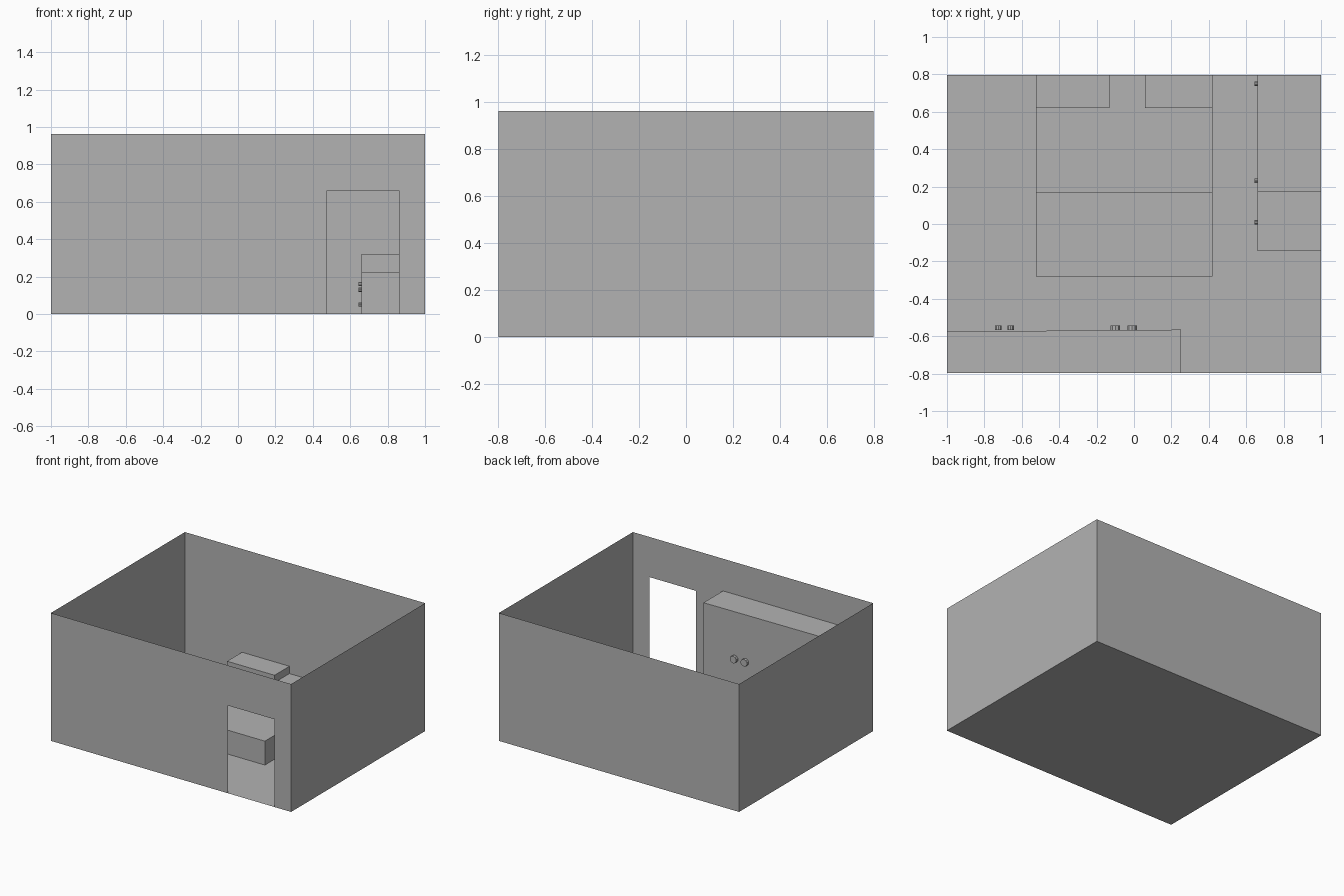
import bpy
import bmesh
from mathutils import Matrix

cube = bpy.data.objects.get("Cube")
if cube:
    bpy.data.objects.remove(cube, do_unlink=True)

grey = bpy.data.materials.new("plain grey")
grey.use_nodes = True
COLOUR = (0.45, 0.45, 0.45, 1)
grey.diffuse_color = COLOUR
grey.node_tree.nodes["Principled BSDF"].inputs["Base Color"].default_value = COLOUR


def finish(name, bm):
    mesh = bpy.data.meshes.new(name)
    bm.to_mesh(mesh)
    bm.free()
    mesh.materials.append(grey)
    obj = bpy.data.objects.new(name, mesh)
    bpy.context.collection.objects.link(obj)
    return obj


def sheet(name, points):
    """One flat face without thickness."""
    bm = bmesh.new()
    bm.faces.new([bm.verts.new(p) for p in points])
    return finish(name, bm)


def prism(name, outline, z0, z1):
    """Upright block from a floor outline."""
    bm = bmesh.new()
    base = bm.faces.new([bm.verts.new((x, y, z0)) for x, y in outline])
    top = bmesh.ops.extrude_face_region(bm, geom=[base])["geom"]
    bmesh.ops.translate(bm, vec=(0, 0, z1 - z0),
                        verts=[v for v in top if isinstance(v, bmesh.types.BMVert)])
    bmesh.ops.recalc_face_normals(bm, faces=bm.faces)
    return finish(name, bm)


def box(name, x0, x1, y0, y1, z0, z1):
    return prism(name, [(x0, y0), (x1, y0), (x1, y1), (x0, y1)], z0, z1)


def knob(name, centre, radius, depth, axis):
    """Short round handle pointing along x or y."""
    bm = bmesh.new()
    turn = Matrix.Rotation(1.5708, 4, "Y" if axis == "x" else "X")
    bmesh.ops.create_cone(bm, cap_ends=True, segments=10, radius1=radius,
                          radius2=radius, depth=depth,
                          matrix=Matrix.Translation(centre) @ turn)
    return finish(name, bm)


# Room shell: thin floor and walls, with a doorway in the front
W, D, H = 1.0, 0.797, 0.962
sheet("floor", [(-W, -D, 0), (W, -D, 0), (W, D, 0), (-W, D, 0)])
sheet("back_wall", [(W, D, 0), (-W, D, 0), (-W, D, H), (W, D, H)])
sheet("left_wall", [(W, -D, 0), (W, D, 0), (W, D, H), (W, -D, H)])
sheet("right_wall", [(-W, D, 0), (-W, -D, 0), (-W, -D, H), (-W, D, H)])
door_l, door_r, door_h = 0.475, 0.86, 0.66
sheet("front_wall", [(x, -D, z) for x, z in (
    (-W, 0), (door_l, 0), (door_l, door_h), (door_r, door_h),
    (door_r, 0), (W, 0), (W, H), (-W, H))])

# Wardrobe against the front wall
prism("wardrobe", [(-W, -D), (0.25, -D), (0.25, -0.565), (-W, -0.575)], 0, 0.72)
for i, (x, r) in enumerate([(-0.725, 0.018), (-0.66, 0.018), (-0.1, 0.027), (-0.01, 0.027)]):
    knob(f"wardrobe_knob_{i + 1}", (x, -0.555, 0.368), r, 0.022, "y")

# Bed with raised cover and two pillows
bed_r, bed_l, fold = -0.525, 0.42, 0.17
box("bed_cover", bed_r, bed_l, -0.28, fold, 0, 0.18)
box("mattress", bed_r, bed_l, fold, D, 0, 0.13)
box("right_pillow", bed_r, -0.13, 0.62, D, 0.13, 0.185)
box("left_pillow", 0.06, bed_l, 0.62, D, 0.13, 0.185)

# Low and tall cabinets along the left wall
box("low_cabinet", 0.66, W, -0.145, fold, 0, 0.225)
box("tall_cabinet", 0.66, W, fold, D, 0, 0.32)
for i, (y, z) in enumerate([(0.01, 0.05), (0.01, 0.13), (0.23, 0.16), (0.75, 0.16)]):
    knob(f"cabinet_knob_{i + 1}", (0.653, y, z), 0.012, 0.018, "x")
